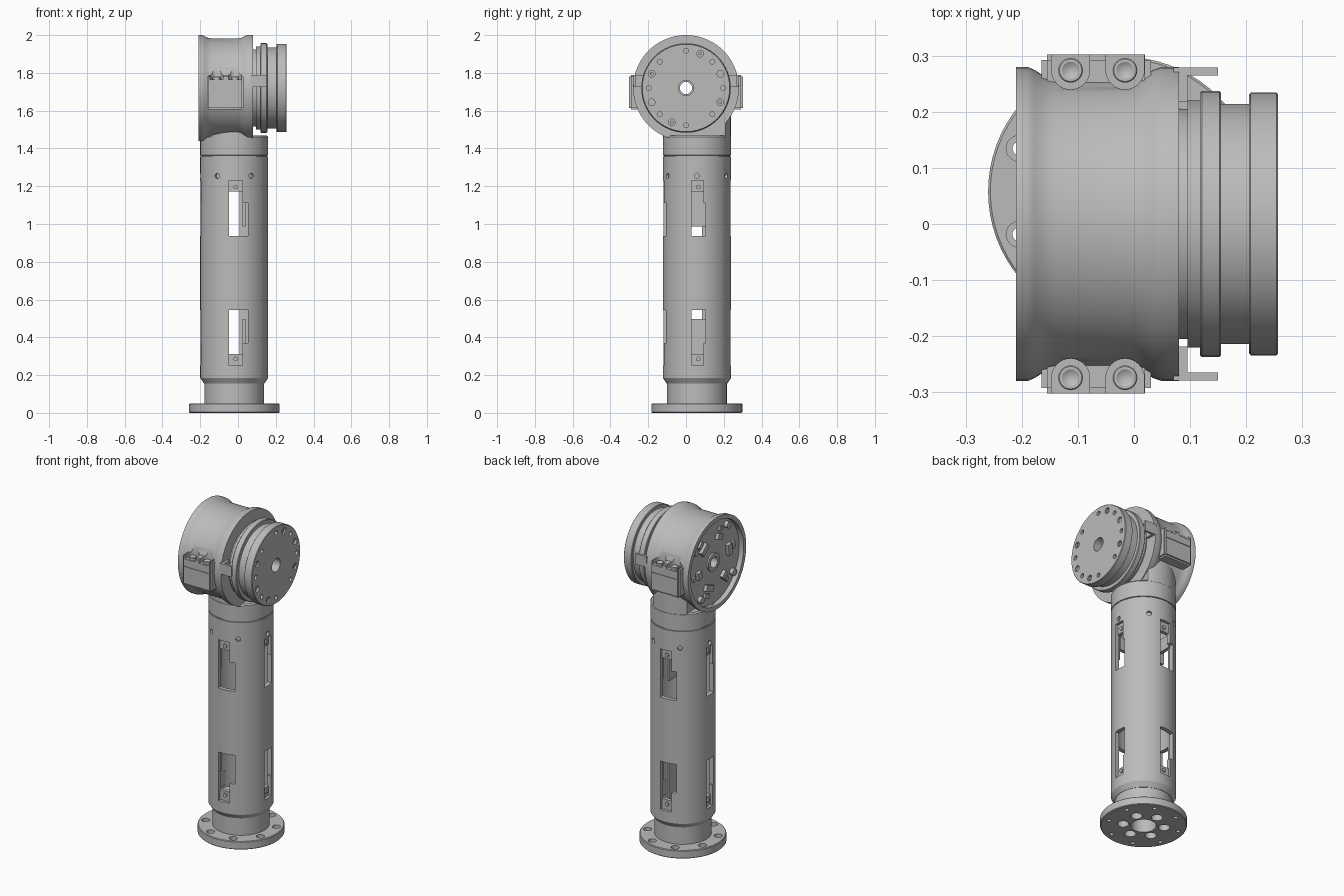
import bpy, bmesh, math
from mathutils import Matrix, Vector

cube = bpy.data.objects.get("Cube")
if cube:
    bpy.data.objects.remove(cube, do_unlink=True)

TX, TY = -0.02, 0.058          # column axis
HZ = 1.72                      # head axis height
COLUMN = Matrix.Translation((TX, TY, 0))
HEAD = Matrix.Translation((0, 0, HZ))

metal = bpy.data.materials.new("grey_metal")
metal.use_nodes = True
GREY = (0.5, 0.5, 0.5, 1)
metal.diffuse_color = GREY
metal.node_tree.nodes["Principled BSDF"].inputs["Base Color"].default_value = GREY


def finish(bm, name, place=None):
    bmesh.ops.recalc_face_normals(bm, faces=bm.faces)
    if place:
        bm.transform(place)
    mesh = bpy.data.meshes.new(name)
    bm.to_mesh(mesh)
    bm.free()
    mesh.materials.append(metal)
    ob = bpy.data.objects.new(name, mesh)
    bpy.context.collection.objects.link(ob)
    return ob


def lathe(name, profile, axis, place, steps=72):
    """Spin (height, radius) points; profiles not starting on the axis are closed rings."""
    bm = bmesh.new()
    pts = [(h, 0, r) if axis == 'X' else (r, 0, h) for h, r in profile]
    vs = [bm.verts.new(p) for p in pts]
    es = [bm.edges.new(p) for p in zip(vs, vs[1:])]
    if profile[0][1] > 0:
        es.append(bm.edges.new((vs[-1], vs[0])))
    direction = (1, 0, 0) if axis == 'X' else (0, 0, 1)
    bmesh.ops.spin(bm, geom=vs + es, cent=(0, 0, 0), axis=direction,
                   angle=math.tau, steps=steps)
    bmesh.ops.remove_doubles(bm, verts=bm.verts, dist=1e-5)
    return finish(bm, name, place)


def add_box(bm, lo, hi, turn=Matrix()):
    lo, hi = Vector(lo), Vector(hi)
    m = turn @ Matrix.Translation((lo + hi) / 2) @ Matrix.Diagonal((*(hi - lo), 1))
    bmesh.ops.create_cube(bm, size=1, matrix=m)


def add_rod(bm, start, end, r, segs=20):
    start, end = Vector(start), Vector(end)
    d = end - start
    m = Matrix.Translation((start + end) / 2) @ d.to_track_quat('Z', 'Y').to_matrix().to_4x4()
    bmesh.ops.create_cone(bm, cap_ends=True, segments=segs, radius1=r, radius2=r,
                          depth=d.length, matrix=m)


def cut(ob, bm, place=None):
    tool = finish(bm, "cutter", place)
    tool.hide_render = True
    mod = ob.modifiers.new("cut", 'BOOLEAN')
    mod.operation, mod.solver, mod.object = 'DIFFERENCE', 'EXACT', tool
    mod.use_self = True
    bpy.context.view_layer.objects.active = ob
    bpy.ops.object.modifier_apply(modifier=mod.name)
    bpy.data.objects.remove(tool, do_unlink=True)


def polar(r, deg):
    a = math.radians(deg)
    return r * math.cos(a), r * math.sin(a)


# base flange with collar
flange = lathe("base_flange", [(0, 0.07), (0, 0.236), (0.004, 0.24), (0.046, 0.24), (0.05, 0.236),
                               (0.05, 0.158), (0.17, 0.158), (0.17, 0.07)], 'Z', COLUMN)
bm = bmesh.new()
for i in range(8):
    x, y = polar(0.2, 45 * i + 22.5)
    add_rod(bm, (x, y, -0.02), (x, y, 0.03), 0.012)
    add_rod(bm, (x, y, 0.025), (x, y, 0.08), 0.023)
for i in range(6):
    x, y = polar(0.115, 60 * i + 30)
    add_rod(bm, (x, y, -0.02), (x, y, 0.04), 0.032)
cut(flange, bm, COLUMN)

# hollow column with slotted windows
column = lathe("column_tube", [(0.155, 0.08), (0.155, 0.16), (0.185, 0.18), (1.358, 0.18),
                               (1.358, 0.1), (1.33, 0.155), (0.21, 0.155)], 'Z', COLUMN)
bm = bmesh.new()
MID = 0.741
for k in range(4):
    turn = Matrix.Rotation(math.pi / 2 * k, 4, 'Z')
    wide, narrow = (0.073, 0.045) if k % 2 == 0 else (0.045, 0.035)
    for s in (-1, 1):
        def z_span(a, b):
            return sorted((MID + s * a, MID + s * b))
        a, b = z_span(0.195, 0.37)
        add_box(bm, (-0.028, -0.25, a), (wide, -0.1, b), turn)
        a, b = z_span(0.36, 0.49)
        add_box(bm, (-0.028, -0.26, a), (narrow, -0.09, b), turn)
for i in range(6):
    x, y = polar(1, 60 * i)
    add_rod(bm, (x * 0.165, y * 0.165, 1.255), (x * 0.2, y * 0.2, 1.255), 0.014)
cut(column, bm, COLUMN)

# mounting tabs with screws, and inner boards, behind the windows
tabs, boards = bmesh.new(), bmesh.new()
for s in (-1, 1):
    for k in range(4):
        turn = Matrix.Rotation(math.pi / 2 * k, 4, 'Z')
        a, b = sorted((MID + s * 0.43, MID + s * 0.51))
        add_box(tabs, (-0.05, -0.162, a), (0.05, -0.14, b), turn)
        z = MID + s * 0.455
        add_rod(tabs, turn @ Vector((0.008, -0.15, z)), turn @ Vector((0.008, -0.17, z)), 0.012)
    a, b = sorted((MID + s * 0.245, MID + s * 0.5))
    add_box(boards, (0.045, -0.06, a), (0.06, 0.07, b))
finish(tabs, "window_tabs", COLUMN)
finish(boards, "inner_boards", COLUMN)

# neck above the seam, and the saddle that joins the head
lathe("neck", [(1.34, 0), (1.34, 0.174), (1.362, 0.174), (1.364, 0.18), (1.46, 0.18),
               (1.468, 0.174), (1.468, 0)], 'Z', COLUMN)
saddle = lathe("neck_saddle", [(1.45, 0), (1.45, 0.179), (1.61, 0.179), (1.61, 0)], 'Z', COLUMN)
bm = bmesh.new()
add_box(bm, (0.075, -1, 1), (1, 1, 2))
add_box(bm, (-1, -1, 1), (-0.14, 1, 2))
cut(saddle, bm)


def pockets():
    bm = bmesh.new()
    for x in (-0.113, -0.016):
        for s in (-1, 1):
            add_rod(bm, (x, s * 0.274, 1.765), (x, s * 0.274, 1.95), 0.034, 32)
            add_box(bm, (x - 0.034, s * 0.32 - 0.046, 1.765), (x + 0.034, s * 0.32 + 0.046, 1.95))
    return bm


# head shell, waisted, with an open recess on one end
shell = lathe("head_shell", [(-0.21, 0.28), (-0.19, 0.28), (-0.178, 0.275), (-0.165, 0.267),
                             (-0.14, 0.262), (0, 0.262), (0.02, 0.266), (0.035, 0.275),
                             (0.05, 0.28), (0.08, 0.28), (0.08, 0.032), (-0.18, 0.032),
                             (-0.18, 0.255), (-0.21, 0.255)], 'X', HEAD, 96)
cut(shell, pockets())

# clamp ears either side, with bolts in the pockets
for s, side in ((-1, "front"), (1, "back")):
    bm = bmesh.new()
    add_box(bm, (-0.165, s * 0.262 - 0.04, 1.605), (0.03, s * 0.262 + 0.04, 1.79))
    bmesh.ops.bevel(bm, geom=bm.edges[:], offset=0.01, segments=2, affect='EDGES')
    ear = finish(bm, side + "_clamp_ear")
    tool = pockets()
    add_box(tool, (-0.3, s * 0.31 - 0.012, 1.718), (0.2, s * 0.31 + 0.012, 1.722))
    cut(ear, tool)
    for i, x in enumerate((-0.113, -0.016)):
        lathe(f"{side}_clamp_bolt_{i + 1}", [(1.755, 0), (1.755, 0.022), (1.778, 0.022), (1.78, 0.02),
              (1.78, 0.015), (1.77, 0)], 'Z', Matrix.Translation((x, s * 0.274, 0)), 24)
    # thin wing reaching past the shell
    bm = bmesh.new()
    add_box(bm, (0.07, s * 0.272 - 0.007, 1.725), (0.15, s * 0.272 + 0.007, 1.79))
    add_box(bm, (0.07, s * 0.248 - 0.03, 1.725), (0.095, s * 0.248 + 0.03, 1.79))
    finish(bm, side + "_wing")

# stepped output drum with bolt circle
drum = lathe("output_drum", [(0.07, 0.04), (0.07, 0.205), (0.095, 0.205), (0.095, 0.22), (0.118, 0.22),
                             (0.118, 0.234), (0.121, 0.237), (0.152, 0.237), (0.155, 0.234),
                             (0.155, 0.214), (0.205, 0.214), (0.205, 0.23), (0.208, 0.234),
                             (0.254, 0.234), (0.257, 0.231), (0.257, 0.04)], 'X', HEAD, 96)
bm = bmesh.new()
for i in range(8):
    y, z = polar(0.197, 45 * i)
    add_rod(bm, (0.235, y, z), (0.3, y, z), 0.013)
for deg in (67.5, 157.5, 247.5, 337.5, 22.5, 202.5):
    y, z = polar(0.197, deg)
    add_rod(bm, (0.245, y, z), (0.3, y, z), 0.018)
cut(drum, bm, HEAD)
bm = bmesh.new()
for deg in (67.5, 157.5, 247.5, 337.5):
    y, z = polar(0.197, deg)
    add_rod(bm, (0.24, y, z), (0.253, y, z), 0.01, 6)
finish(bm, "drum_bolts", HEAD)

# hub ring, connectors and posts in the open recess
lathe("hub_ring", [(-0.19, 0.032), (-0.19, 0.055), (-0.17, 0.055), (-0.17, 0.032)], 'X', HEAD, 40)
bm = bmesh.new()
for i in range(6):
    turn = Matrix.Rotation(math.radians(60 * i + 20), 4, 'X')
    w = 0.035 if i % 2 else 0.022
    add_box(bm, (-0.2, -w, 0.13), (-0.17, w, 0.165), turn)
    add_box(bm, (-0.192, -w * 0.6, 0.18), (-0.17, w * 0.6, 0.205), turn)
finish(bm, "recess_connectors", HEAD)
bm = bmesh.new()
for i in range(4):
    y, z = polar(0.222, 90 * i + 35)
    add_rod(bm, (-0.17, y, z), (-0.203, y, z), 0.02)
finish(bm, "recess_posts", HEAD)

# smooth round surfaces, keep edges crisp
bpy.ops.object.select_all(action='DESELECT')
for ob in bpy.context.scene.objects:
    if ob.type == 'MESH':
        ob.select_set(True)
        bpy.context.view_layer.objects.active = ob
bpy.ops.object.shade_smooth_by_angle(angle=math.radians(30))
